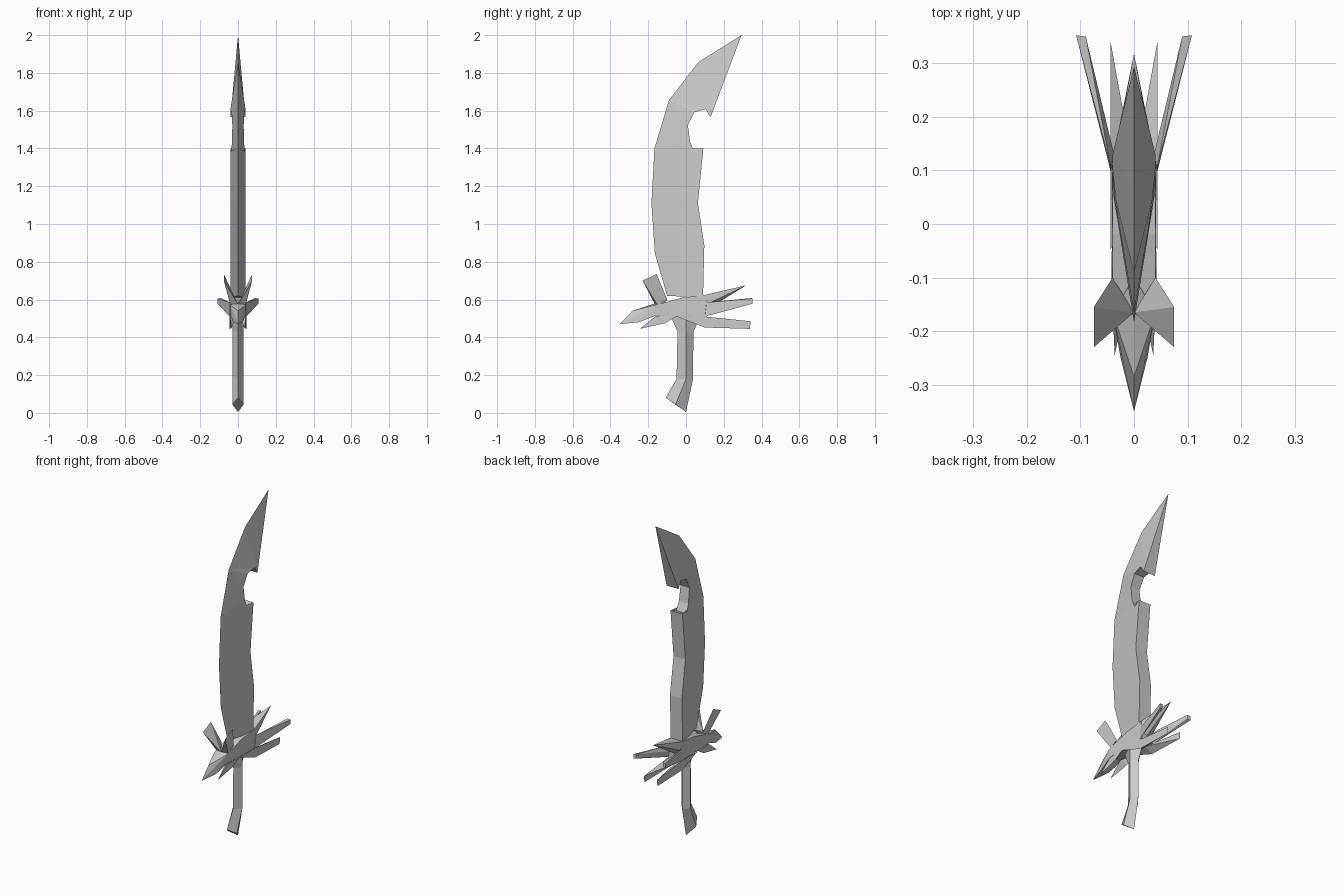
import bpy, bmesh

if "Cube" in bpy.data.objects:
    bpy.data.objects.remove(bpy.data.objects["Cube"])


def finish(name, bm):
    bmesh.ops.recalc_face_normals(bm, faces=bm.faces[:])
    me = bpy.data.meshes.new(name)
    bm.to_mesh(me)
    bm.free()
    ob = bpy.data.objects.new(name, me)
    bpy.context.collection.objects.link(ob)
    return ob


def hull(name, pts, mirror=False):
    """Faceted convex solid; mirror adds the x-flipped points to the same solid."""
    if mirror:
        pts = pts + [(-x, y, z) for x, y, z in pts if x]
    bm = bmesh.new()
    for p in pts:
        bm.verts.new(p)
    res = bmesh.ops.convex_hull(bm, input=bm.verts[:])
    loose = [v for v in bm.verts if not v.link_faces]
    bmesh.ops.delete(bm, geom=loose, context='VERTS')
    return finish(name, bm)


def pair(name, pts):
    for side, s in (("right", 1), ("left", -1)):
        hull(f"{name}_{side}", [(x * s, y, z) for x, y, z in pts])


# Blade: sharp front edge (y, z) joined to a thick notched spine (x, y, z)
f = [(-.10, .62), (-.165, .845), (-.183, 1.11), (-.167, 1.40),
     (-.09, 1.656), (.066, 1.857), (.294, 2.0)]
edge = [f[i] for i in (0, 1, 2, 3, 3, 3, 4, 4, 4, 5, 6)]
spine = [(.04, .09, .61), (.04, .097, .887), (.04, .063, 1.11), (.04, .092, 1.40),
         (.036, .045, 1.383), (.032, .022, 1.433), (.03, .01, 1.523),
         (.034, .045, 1.592), (.04, .103, 1.608), (.04, .13, 1.566), (0, .294, 2.0)]
bm = bmesh.new()
cache = {}


def vert(p):
    if p not in cache:
        cache[p] = bm.verts.new(p)
    return cache[p]


def face(*pts):
    unique = list(dict.fromkeys(pts))
    if len(unique) > 2:
        bm.faces.new([vert(p) for p in unique])


for i in range(len(edge) - 1):
    e0, e1 = (0, *edge[i]), (0, *edge[i + 1])
    r0, r1 = spine[i], spine[i + 1]
    l0, l1 = [(-x if x else 0, y, z) for x, y, z in (r0, r1)]
    face(e0, e1, r1, r0)
    face(e0, l0, l1, e1)
    face(r0, r1, l1, l0)
face((0, *edge[0]), spine[0], (-.04, .09, .61))
finish("blade", bm)

# Grip: diamond section swept down to a kicked pommel; rows are front, side, back
rows = [((-.08, .51), (0, .51), (.075, .51)), ((-.045, .43), (0, .43), (.04, .43)),
        ((-.05, .18), (0, .18), (.036, .175)), ((-.107, .08), (-.055, .045), (0, .005))]
bm = bmesh.new()
rings = []
for front, side, back in rows:
    rings.append([bm.verts.new(p) for p in
                  ((0, *front), (.03, *side), (0, *back), (-.03, *side))])
for a, b in zip(rings, rings[1:]):
    for i in range(4):
        j = (i + 1) % 4
        bm.faces.new((a[i], a[j], b[j], b[i]))
bm.faces.new(rings[0])
bm.faces.new(rings[-1])
finish("grip", bm)

# Guard block and the beak at its front
hull("guard_body", [(.04, -.165, .57), (.04, -.02, .61), (.041, .11, .625),
                    (.042, .11, .51), (.04, -.05, .51), (.04, -.16, .515)], True)
hull("guard_beak", [(0, -.35, .47), (0, -.285, .54), (.04, -.165, .57),
                    (.04, -.16, .515), (.025, -.25, .48), (0, -.10, .60)], True)

# Rear spikes: centre, flared sides and low pair
hull("centre_spike", [(0, .318, .675), (.041, .10, .625), (.042, .11, .575),
                      (0, .10, .54)], True)
pair("flared_spike", [(.044, .11, .585), (.044, .10, .51), (.03, .10, .55),
                      (.09, .35, .608), (.108, .352, .605), (.09, .35, .582),
                      (.108, .352, .578)])
pair("low_spike", [(.044, -.05, .51), (.044, .10, .51), (.044, .10, .452),
                   (0, .10, .485), (.044, .342, .485), (.044, .338, .445)])

# Low claws under the beak
pair("low_claw", [(.036, -.245, .445), (.04, -.16, .512), (.042, -.05, .512),
                  (.042, -.11, .475), (.012, -.13, .505)])

# Upright fins in front of the blade
pair("fin", [(.075, -.155, .735), (.075, -.23, .70), (0, -.165, .575),
             (.04, -.10, .60), (.04, -.15, .57)])
